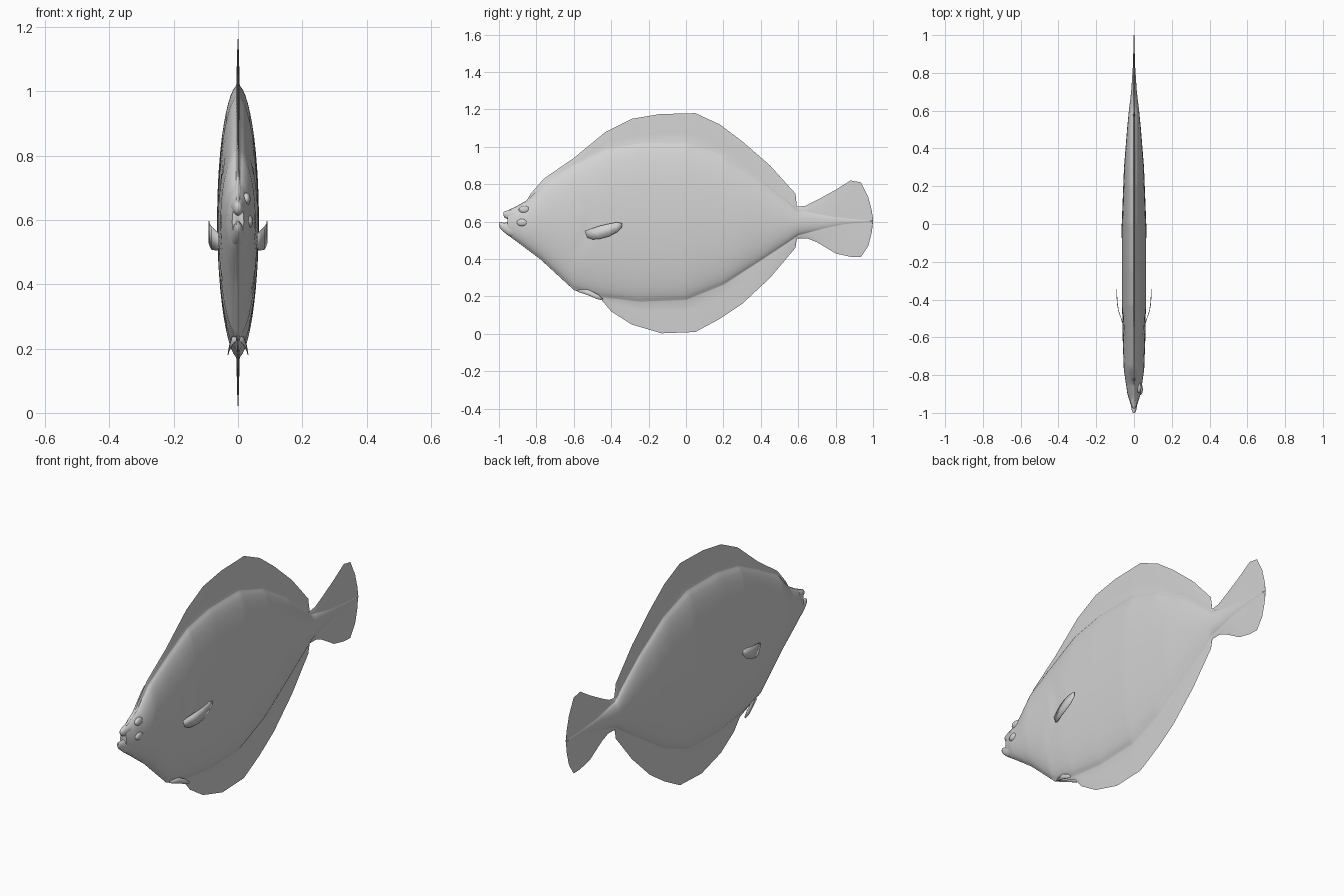
import bpy, bmesh, math
from mathutils import Vector

cube = bpy.data.objects.get("Cube")
if cube:
    bpy.data.objects.remove(cube, do_unlink=True)

grey = bpy.data.materials.new("pale grey")
grey.use_nodes = True
colour = (0.65, 0.65, 0.65, 1)
grey.diffuse_color = colour
grey.node_tree.nodes["Principled BSDF"].inputs["Base Color"].default_value = colour
grey.node_tree.nodes["Principled BSDF"].inputs["Roughness"].default_value = 0.6


def lerp(table, y):
    """Piecewise linear lookup in a list of (y, value)."""
    if y <= table[0][0]:
        return table[0][1]
    for (a, va), (b, vb) in zip(table, table[1:]):
        if y <= b:
            return va + (vb - va) * (y - a) / (b - a)
    return table[-1][1]


def finish(name, bm, angle=60):
    bmesh.ops.recalc_face_normals(bm, faces=bm.faces)
    mesh = bpy.data.meshes.new(name)
    bm.to_mesh(mesh)
    bm.free()
    obj = bpy.data.objects.new(name, mesh)
    bpy.context.collection.objects.link(obj)
    mesh.materials.append(grey)
    bpy.ops.object.select_all(action='DESELECT')
    obj.select_set(True)
    bpy.context.view_layer.objects.active = obj
    bpy.ops.object.shade_smooth_by_angle(angle=math.radians(angle))
    return obj


def loft(name, rings):
    """Skin closed rings of points and cap both ends."""
    bm = bmesh.new()
    loops = [[bm.verts.new(p) for p in ring] for ring in rings]
    n = len(loops[0])
    for a, b in zip(loops, loops[1:]):
        for i in range(n):
            j = (i + 1) % n
            bm.faces.new((a[i], a[j], b[j], b[i]))
    bm.faces.new(loops[0])
    bm.faces.new(loops[-1])
    return finish(name, bm)


# Side outline including the long fins and the tail
top = [(-.955, .66), (-.91, .68), (-.85, .715), (-.83, .75), (-.76, .83), (-.6, .94),
       (-.43, 1.08), (-.29, 1.15), (-.14, 1.175), (.05, 1.18), (.18, 1.12),
       (.3, 1.03), (.45, .9), (.585, .75), (.593, .68), (.64, .685), (.7, .715),
       (.8, .77), (.88, .82), (.935, .81), (.975, .73), (.993, .66), (1, .61)]
bottom = [(-.955, .53), (-.9, .49), (-.78, .4), (-.6, .235), (-.45, .18),
          (-.4, .12), (-.29, .05), (-.13, .003), (.05, .01), (.18, .08),
          (.3, .16), (.45, .3), (.585, .46), (.593, .51), (.65, .51), (.7, .49),
          (.8, .43), (.88, .412), (.935, .41), (.975, .47), (.993, .54), (1, .6)]
# Edges of the fleshy body inside that outline, and its half width
flesh_top = [(-.85, .71), (-.76, .81), (-.6, .9), (-.43, .985), (-.25, 1.02), (0, 1.02),
             (.2, .955), (.4, .83), (.55, .71), (.6, .665), (.7, .645), (.85, .62), (1, .605)]
flesh_bottom = [(-.6, .24), (-.45, .195), (-.25, .17), (0, .18), (.2, .26), (.4, .39),
                (.55, .49), (.6, .525), (.7, .55), (.85, .585), (1, .602)]
width = [(-.955, .018), (-.9, .035), (-.77, .054), (-.5, .064), (0, .065), (.3, .053),
         (.5, .037), (.6, .027), (.7, .015), (.85, .005), (1, .002)]
gill = [(.3, -.74), (.4, -.66), (.52, -.55), (.62, -.535), (.72, -.58), (.85, -.7)]

stations = sorted({round(y, 3) for y, _ in top + bottom}
                  | {round(-.94 + .02 * i, 3) for i in range(97)})


def body_ring(y):
    zt, zb = lerp(top, y), lerp(bottom, y)
    ft = min(lerp(flesh_top, y), zt - .003) if y > -.85 else zt - .003
    fb = max(lerp(flesh_bottom, y), zb + .003) if y > -.6 else zb + .003
    w = lerp(width, y)
    edge = min(.0055, w * .5)
    side = [(0.001 + (edge - .001) * f, zt + (ft - zt) * f) for f in (.33, .66)]
    for i in range(25):
        t = math.cos(math.pi * i / 24)
        z = (ft + fb) / 2 + t * (ft - fb) / 2
        x = max(edge, w * max(0, 1 - t * t) ** .55)
        # Shallow step behind the gill cover
        d = y - lerp(gill, z)
        if 0 < d < .1 and .36 < z < .8:
            x -= .005 * (1 - d / .1) * math.sin(math.pi * (z - .36) / .44)
        side.append((x, z))
    side += [(0.001 + (edge - .001) * f, zb + (fb - zb) * f) for f in (.66, .33)]
    return ([(0, y, zt)] + [(x, y, z) for x, z in side] + [(0, y, zb)]
            + [(-x, y, z) for x, z in reversed(side)])


loft("body", [body_ring(y) for y in stations])


def jaw(name, sections):
    """Elliptical sections given as y, z centre, half width, half height."""
    loft(name, [[(w * math.cos(a), y, z + h * math.sin(a))
                 for a in [math.tau * k / 16 for k in range(16)]]
                for y, z, w, h in sections])


# Slightly open mouth with the lower jaw protruding
jaw("upper_jaw", [(-.976, .642, .006, .008), (-.97, .638, .011, .017),
                  (-.955, .637, .016, .023), (-.92, .64, .022, .028)])
jaw("lower_jaw", [(-1, .585, .005, .009), (-.992, .58, .010, .018),
                  (-.975, .57, .014, .024), (-.95, .56, .018, .035), (-.91, .555, .026, .045)])

# Both eyes sit on one side of the head
for name, y, z, x in (("upper_eye", -.865, .665, .026), ("lower_eye", -.875, .595, .034)):
    bm = bmesh.new()
    bmesh.ops.create_uvsphere(bm, u_segments=16, v_segments=10, radius=1)
    for v in bm.verts:
        v.co = Vector((x + v.co.x * .013, y + v.co.y * .03, z + v.co.z * .02))
    finish(name, bm)


def blade(name, rows):
    """Thin fin: rows of a top and a bottom point from root to tip."""
    bm = bmesh.new()
    pairs = [[bm.verts.new(p) for p in row] for row in rows]
    for a, b in zip(pairs, pairs[1:]):
        bm.faces.new((a[0], b[0], b[1], a[1]))
    obj = finish(name, bm)
    solid = obj.modifiers.new("thickness", 'SOLIDIFY')
    solid.thickness = .003
    solid.offset = 0


pectoral = [((.056, -.54, .55), (.056, -.53, .515)), ((.068, -.5, .565), (.068, -.5, .505)),
            ((.082, -.46, .578), (.082, -.46, .508)), ((.089, -.42, .587), (.089, -.41, .522)),
            ((.091, -.37, .597), (.091, -.37, .543)), ((.091, -.343, .592), (.091, -.343, .57))]
pelvic = [((.006, -.57, .25), (.006, -.58, .225)), ((.018, -.52, .235), (.022, -.52, .205)),
          ((.026, -.47, .21), (.03, -.48, .188)), ((.03, -.445, .188), (.031, -.45, .18))]
for label, s in (("left", 1), ("right", -1)):
    for part, rows in (("pectoral_fin", pectoral), ("pelvic_fin", pelvic)):
        blade(f"{label}_{part}", [[(s * x, y, z) for x, y, z in row] for row in rows])
